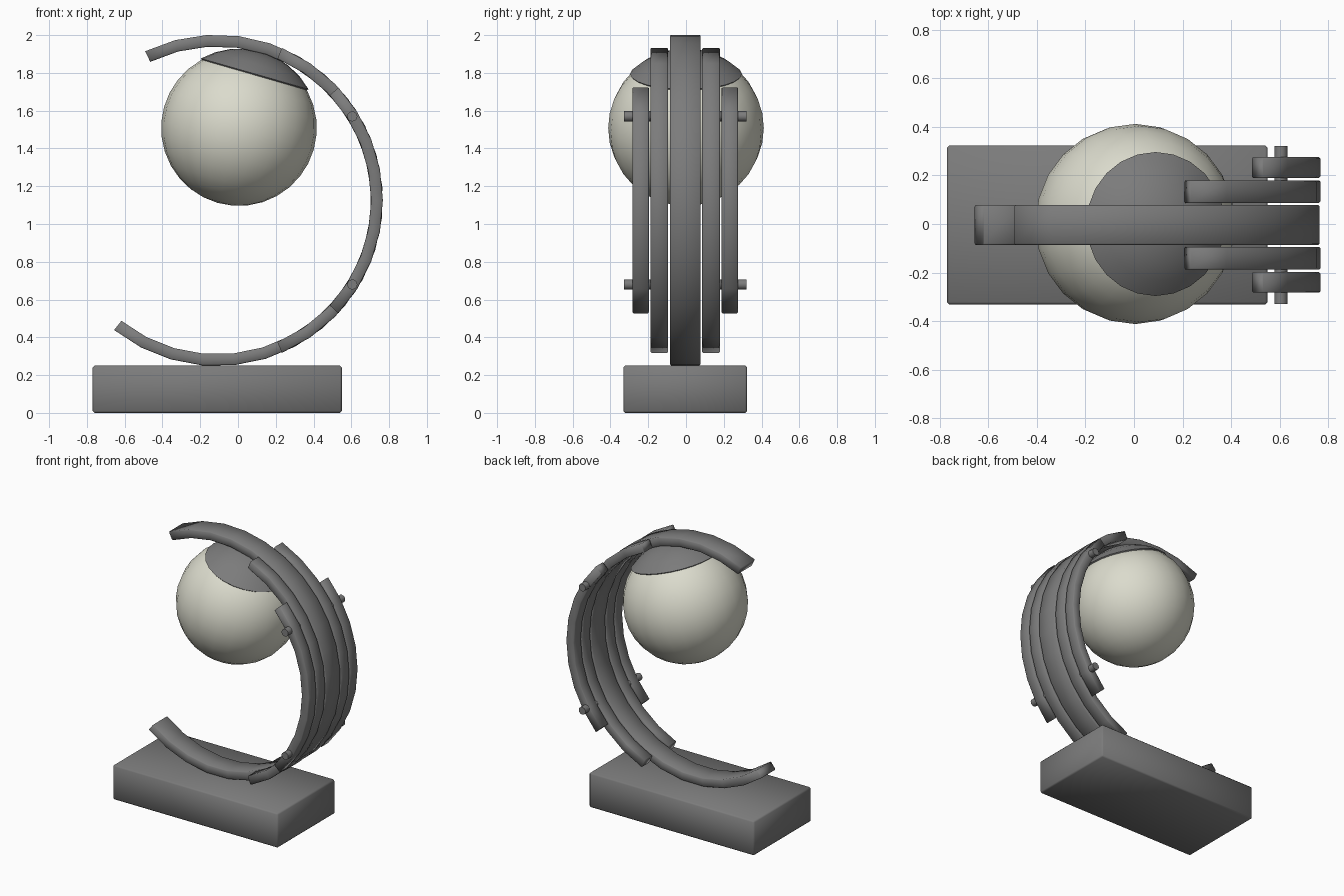
import bpy, bmesh, math
from mathutils import Vector, Matrix

if "Cube" in bpy.data.objects:
    bpy.data.objects.remove(bpy.data.objects["Cube"])

def material(name, rgb):
    m = bpy.data.materials.new(name)
    m.diffuse_color = (*rgb, 1)
    m.use_nodes = True
    m.node_tree.nodes["Principled BSDF"].inputs["Base Color"].default_value = m.diffuse_color
    return m

GREY = material("dark grey", (0.2, 0.2, 0.2))
CREAM = material("cream", (0.71, 0.71, 0.61))
CX, CZ, Y0 = -0.11, 1.125, -0.004      # centre of the arc

def finish(name, bm, mat):
    bmesh.ops.recalc_face_normals(bm, faces=bm.faces)
    for f in bm.faces:
        f.smooth = True
    me = bpy.data.meshes.new(name)
    bm.to_mesh(me)
    bm.free()
    me.materials.append(mat)
    ob = bpy.data.objects.new(name, me)
    bpy.context.collection.objects.link(ob)
    return ob

# Curved band: rectangular section swept round the arc centre
def band(name, y1, y2, a1, a2, segs, r1=0.815, r2=0.877):
    bm = bmesh.new()
    b = 0.006
    section = [(r1, y1 + b), (r1 + b, y1), (r2 - b, y1), (r2, y1 + b),
               (r2, y2 - b), (r2 - b, y2), (r1 + b, y2), (r1, y2 - b)]
    rings = []
    for i in range(segs + 1):
        a = math.radians(a1 + (a2 - a1) * i / segs)
        rings.append([bm.verts.new((CX + r * math.cos(a), Y0 + y, CZ + r * math.sin(a)))
                      for r, y in section])
    n = len(section)
    for p, q in zip(rings, rings[1:]):
        for k in range(n):
            bm.faces.new((p[k], p[(k + 1) % n], q[(k + 1) % n], q[k]))
    bm.faces.new(rings[0])
    bm.faces.new(rings[-1])
    return finish(name, bm, GREY)

# Base block with small bevels
bm = bmesh.new()
bmesh.ops.create_cube(bm, size=1, matrix=Matrix.Translation((-0.11, Y0, 0.125))
                      @ Matrix.Diagonal((1.32, 0.655, 0.25, 1)))
bmesh.ops.bevel(bm, geom=bm.edges[:], offset=0.01, segments=1, affect='EDGES')
finish("base", bm, GREY)

# Main band and the shorter bands on each side
band("main_band", -0.082, 0.082, 115.8, -128.5, 22)
for side, s in (("front", -1), ("back", 1)):
    for part, a, b, ang, segs in (("middle", 0.09, 0.184, 67, 12),
                                  ("outer", 0.193, 0.279, 43, 8)):
        y1, y2 = sorted((s * a, s * b))
        band(f"{side}_{part}_band", y1, y2, ang, -ang, segs)

# Pins through the side bands
for side, s in (("front", -1), ("back", 1)):
    for part, z in (("upper", 1.57), ("lower", 0.68)):
        bm = bmesh.new()
        bmesh.ops.create_cone(bm, cap_ends=True, segments=12, radius1=0.027, radius2=0.027,
                              depth=0.225, matrix=Matrix.Translation((0.605, Y0 + s * 0.2125, z))
                              @ Matrix.Rotation(math.pi / 2, 4, 'X'))
        ob = finish(f"{side}_{part}_pin", bm, GREY)
        ob.data.set_sharp_from_angle(angle=math.radians(40))

# Tilted ball with a thin cap shell on top
tilt = Matrix.Rotation(math.radians(16), 4, 'Y')
bm = bmesh.new()
bmesh.ops.create_uvsphere(bm, u_segments=24, v_segments=16, radius=0.412,
                          matrix=Matrix.Translation((0.005, 0, 1.508)) @ tilt)
finish("ball", bm, CREAM)

bm = bmesh.new()
bmesh.ops.create_uvsphere(bm, u_segments=24, v_segments=16, radius=0.419)
edge = 0.419 * math.cos(math.radians(45)) - 0.001
bmesh.ops.delete(bm, geom=[v for v in bm.verts if v.co.z < edge], context='VERTS')
rim = [e for e in bm.edges if e.is_boundary]
new = bmesh.ops.extrude_edge_only(bm, edges=rim)["geom"]
for v in new:                            # turn the rim in to meet the ball
    if isinstance(v, bmesh.types.BMVert):
        v.co *= 0.965
bmesh.ops.transform(bm, verts=bm.verts, matrix=Matrix.Translation((0.007, 0, 1.51)) @ tilt)
cap = finish("ball_cap", bm, GREY)
cap.data.set_sharp_from_angle(angle=math.radians(40))
